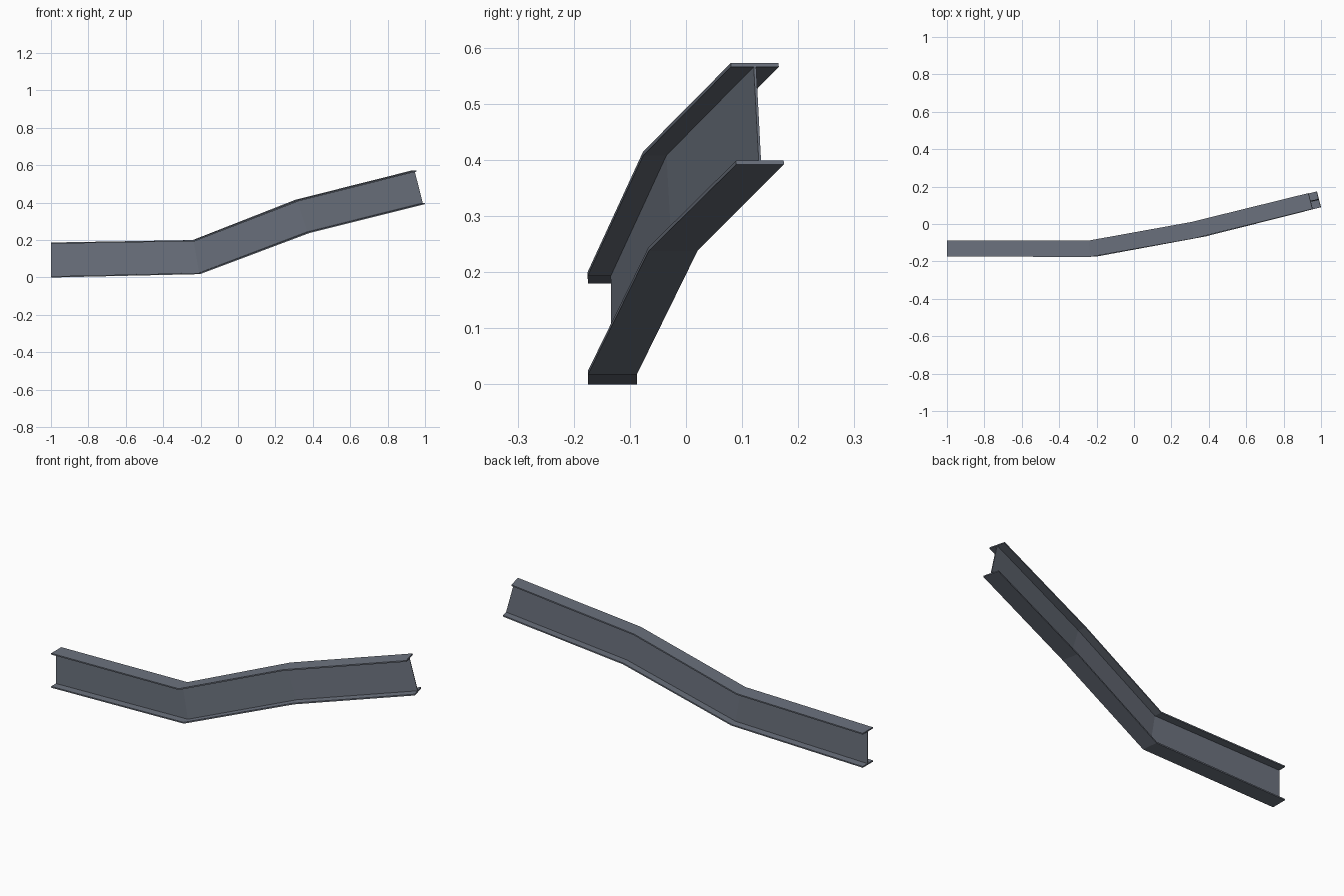
import bpy
import bmesh
from mathutils import Vector

cube = bpy.data.objects.get("Cube")
if cube:
    bpy.data.objects.remove(cube, do_unlink=True)

# Painted steel colour
steel = bpy.data.materials.new("blue_grey_steel")
colour = (0.15, 0.17, 0.21, 1)
steel.use_nodes = True
steel.diffuse_color = colour
steel.node_tree.nodes["Principled BSDF"].inputs["Base Color"].default_value = colour

FLANGE = 0.007   # flange thickness
WEB = 0.05       # web half thickness as a share of the flange half width

# Mitred stations along the beam: bottom centre, top centre, half width vector
stations = [
    ((-1.0, -0.131, 0.0), (-1.0, -0.131, 0.187), (0.0, 0.0435, 0)),
    ((-0.207, -0.131, 0.018), (-0.238, -0.132, 0.2), (-0.004, 0.0435, 0)),
    ((0.373, -0.023, 0.238), (0.315, -0.033, 0.415), (-0.0095, 0.0435, 0)),
    ((0.989, 0.132, 0.392), (0.943, 0.1225, 0.573), (-0.011, 0.0425, 0)),
]


def section(bottom, top, side):
    """Closed I-shaped outline between the bottom and top centres."""
    bottom, top, side = Vector(bottom), Vector(top), Vector(side)
    lift = (top - bottom).normalized() * FLANGE
    low, high = bottom + lift, top - lift
    right = [(bottom, 1), (low, 1), (low, WEB), (high, WEB), (high, 1), (top, 1)]
    left = [(p, -s) for p, s in reversed(right)]
    return [p + side * s for p, s in right + left]


# Loft the I-section through every station
bm = bmesh.new()
rings = [[bm.verts.new(p) for p in section(*s)] for s in stations]
count = len(rings[0])
for a, b in zip(rings, rings[1:]):
    for i in range(count):
        j = (i + 1) % count
        bm.faces.new((a[i], a[j], b[j], b[i]))

# End caps: bottom flange, web, top flange
for ring in (rings[0], rings[-1]):
    for ids in ((0, 1, 2, 9, 10, 11), (2, 3, 8, 9), (3, 4, 5, 6, 7, 8)):
        bm.faces.new([ring[i] for i in ids])
bmesh.ops.recalc_face_normals(bm, faces=bm.faces)

mesh = bpy.data.meshes.new("bent_i_beam")
bm.to_mesh(mesh)
bm.free()
mesh.materials.append(steel)
beam = bpy.data.objects.new("bent_i_beam", mesh)
bpy.context.collection.objects.link(beam)
